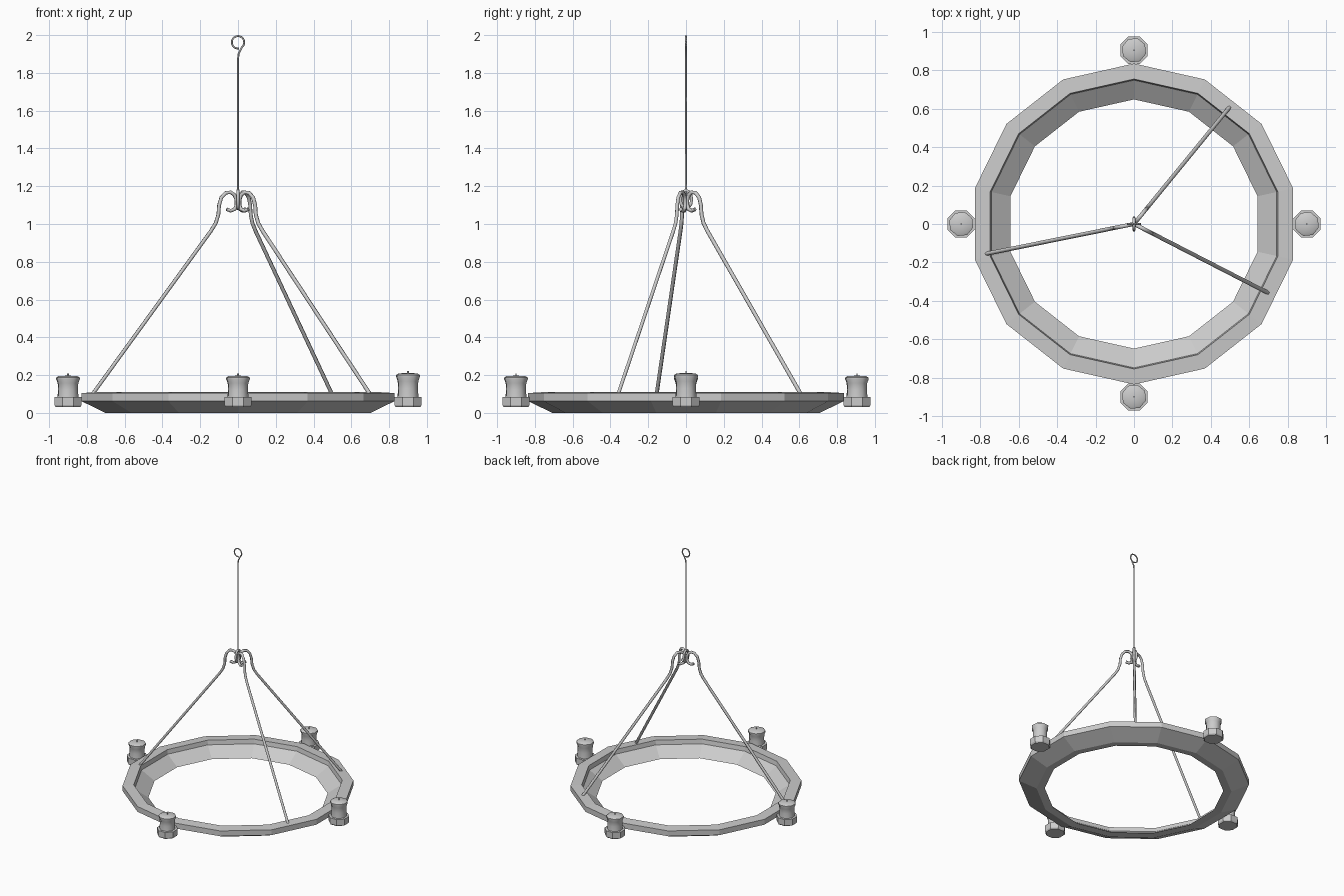
import bpy, bmesh
from math import sin, cos, pi, radians
from mathutils import Vector

if "Cube" in bpy.data.objects:
    bpy.data.objects.remove(bpy.data.objects["Cube"])


def lathe(name, profile, sides, start=0.0, closed=False, loc=(0, 0, 0), scale=(1, 1, 1), smooth=False):
    """Spin an (r, z) profile round z with a fixed number of flat sides."""
    bm = bmesh.new()
    rings = []
    for i in range(sides):
        a = start + 2 * pi * i / sides
        rings.append([bm.verts.new((r * cos(a) * scale[0], r * sin(a) * scale[1], z * scale[2]))
                      for r, z in profile])
    n = len(profile)
    for i in range(sides):
        p, q = rings[i], rings[(i + 1) % sides]
        for j in range(n if closed else n - 1):
            k = (j + 1) % n
            bm.faces.new((p[j], q[j], q[k], p[k]))
    if not closed:
        bm.faces.new([r[0] for r in reversed(rings)])
        bm.faces.new([r[-1] for r in rings])
    bmesh.ops.recalc_face_normals(bm, faces=bm.faces)
    me = bpy.data.meshes.new(name)
    bm.to_mesh(me)
    bm.free()
    ob = bpy.data.objects.new(name, me)
    ob.location = loc
    bpy.context.collection.objects.link(ob)
    if smooth:
        bpy.ops.object.select_all(action='DESELECT')
        ob.select_set(True)
        bpy.context.view_layer.objects.active = ob
        bpy.ops.object.shade_smooth_by_angle(angle=radians(50))
    return ob


def wire(name, points, radius, cyclic=False):
    """Thin six-sided rod along a path."""
    cu = bpy.data.curves.new(name, 'CURVE')
    cu.dimensions = '3D'
    cu.bevel_depth = radius
    cu.bevel_resolution = 1
    cu.use_fill_caps = True
    sp = cu.splines.new('POLY')
    sp.points.add(len(points) - 1)
    for pt, co in zip(sp.points, points):
        pt.co = (*co, 1)
    sp.use_cyclic_u = cyclic
    ob = bpy.data.objects.new(name, cu)
    bpy.context.collection.objects.link(ob)
    return ob


# Fourteen-sided ring, slightly flattened front to back
lathe("ring_frame",
      [(0.72, 0), (0.85, 0.062), (0.85, 0.105), (0.768, 0.11), (0.762, 0.075), (0.66, 0.005)],
      14, start=pi / 2, closed=True, scale=(1, 0.983, 1))

# Candle holders: octagonal cup, flared candle and wick
cup = [(0.07, 0.03), (0.077, 0.04), (0.077, 0.085)]
candle = [(0.058, 0), (0.055, 0.04), (0.057, 0.075), (0.065, 0.095),
          (0.065, 0.104), (0.052, 0.111), (0.012, 0.114)]
for side, x, y, tall in (("left", -0.9, 0, 1), ("right", 0.9, 0, 1.13),
                         ("front", 0, -0.9, 1), ("back", 0, 0.905, 1)):
    lathe(side + "_cup", cup, 8, start=pi / 8, loc=(x, y, 0))
    lathe(side + "_candle", candle, 8, start=pi / 8 + 0.1, loc=(x, y, 0.083),
          scale=(1, 1, tall), smooth=True)
    lathe(side + "_wick", [(0.004, 0), (0.004, 0.015)], 6,
          loc=(x, y, 0.083 + 0.11 * tall))

# Three suspension rods with hooked upper ends
path = [(0.785, 0.10), (0.145, 0.965), (0.12, 1.005), (0.106, 1.05), (0.102, 1.10),
        (0.09, 1.14), (0.066, 1.165), (0.04, 1.168), (0.02, 1.155), (0.009, 1.13),
        (0.008, 1.10), (0.018, 1.078), (0.04, 1.07), (0.062, 1.078)]
for i, deg in enumerate((50.7, 191.4, 332.8)):
    a = radians(deg)
    wire("support_rod_%d" % (i + 1), [(r * cos(a), r * sin(a), z) for r, z in path], 0.0105)

# Link that gathers the three hooks
wire("joining_link", [(0, 0.03 * cos(t * pi / 6), 1.13 + 0.048 * sin(t * pi / 6))
                      for t in range(12)], 0.009, cyclic=True)

# Hanging wire with a curled eye at the top
eye = [(0.033 * cos(radians(d)), 0, 1.962 + 0.033 * sin(radians(d)))
       for d in range(-50, 281, 22)]
wire("hanging_wire", [(0, 0, 1.15), (0, 0, 1.87), (0.003, 0, 1.90)] + eye, 0.005)
